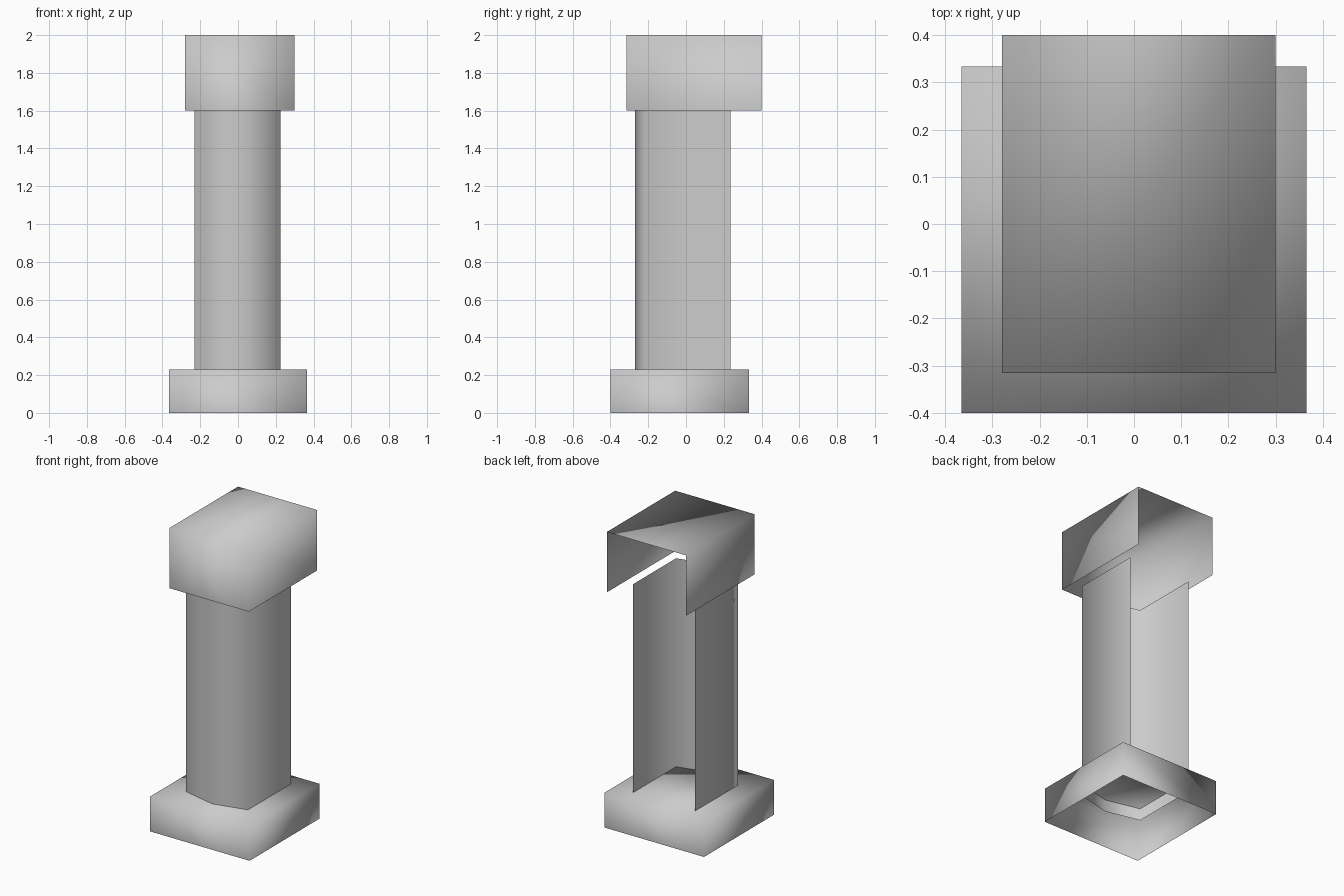
import bpy, bmesh
from mathutils import Vector

cube = bpy.data.objects.get("Cube")
if cube:
    bpy.data.objects.remove(cube, do_unlink=True)

# Single stone colour
stone = bpy.data.materials.new("grey_stone")
stone.use_nodes = True
stone.diffuse_color = (0.6, 0.6, 0.6, 1)
bsdf = stone.node_tree.nodes["Principled BSDF"]
bsdf.inputs["Base Color"].default_value = stone.diffuse_color
bsdf.inputs["Roughness"].default_value = 0.8


def finish(name, bm):
    mesh = bpy.data.meshes.new(name)
    bm.to_mesh(mesh)
    bm.free()
    mesh.materials.append(stone)
    mesh.shade_smooth()
    obj = bpy.data.objects.new(name, mesh)
    bpy.context.collection.objects.link(obj)
    return obj


def open_box(name, low, high, open_sides):
    """Box shell between two corners, without the sides facing open_sides."""
    low, high = Vector(low), Vector(high)
    bm = bmesh.new()
    bmesh.ops.create_cube(bm, size=1)
    bm.normal_update()
    gone = [f for f in bm.faces
            if any(f.normal.dot(Vector(d)) > 0.9 for d in open_sides)]
    bmesh.ops.delete(bm, geom=gone, context='FACES')
    for v in bm.verts:
        v.co = Vector([a if c < 0 else b for a, b, c in zip(low, high, v.co)])
    return finish(name, bm)


def wall(name, profile, z_low, z_high):
    """Open wall following a plan profile."""
    bm = bmesh.new()
    bottom = [bm.verts.new((x, y, z_low)) for x, y in profile]
    top = [bm.verts.new((x, y, z_high)) for x, y in profile]
    for i in range(len(profile) - 1):
        bm.faces.new((bottom[i], bottom[i + 1], top[i + 1], top[i]))
    return finish(name, bm)


DOWN, BACK = (0, 0, -1), (0, 1, 0)

# Base block, open underneath
open_box("base", (-0.365, -0.4, 0), (0.365, 0.333, 0.23), [DOWN])

# Shaft with a shallow pointed front and an open back, sunk into the base
wall("shaft", [(-0.23, 0.235), (-0.23, -0.217), (0, -0.27),
               (0.225, -0.217), (0.225, 0.235)], 0.15, 1.61)

# Capital block, open underneath and at the back
open_box("capital", (-0.28, -0.315, 1.6), (0.3, 0.4, 2), [DOWN, BACK])
